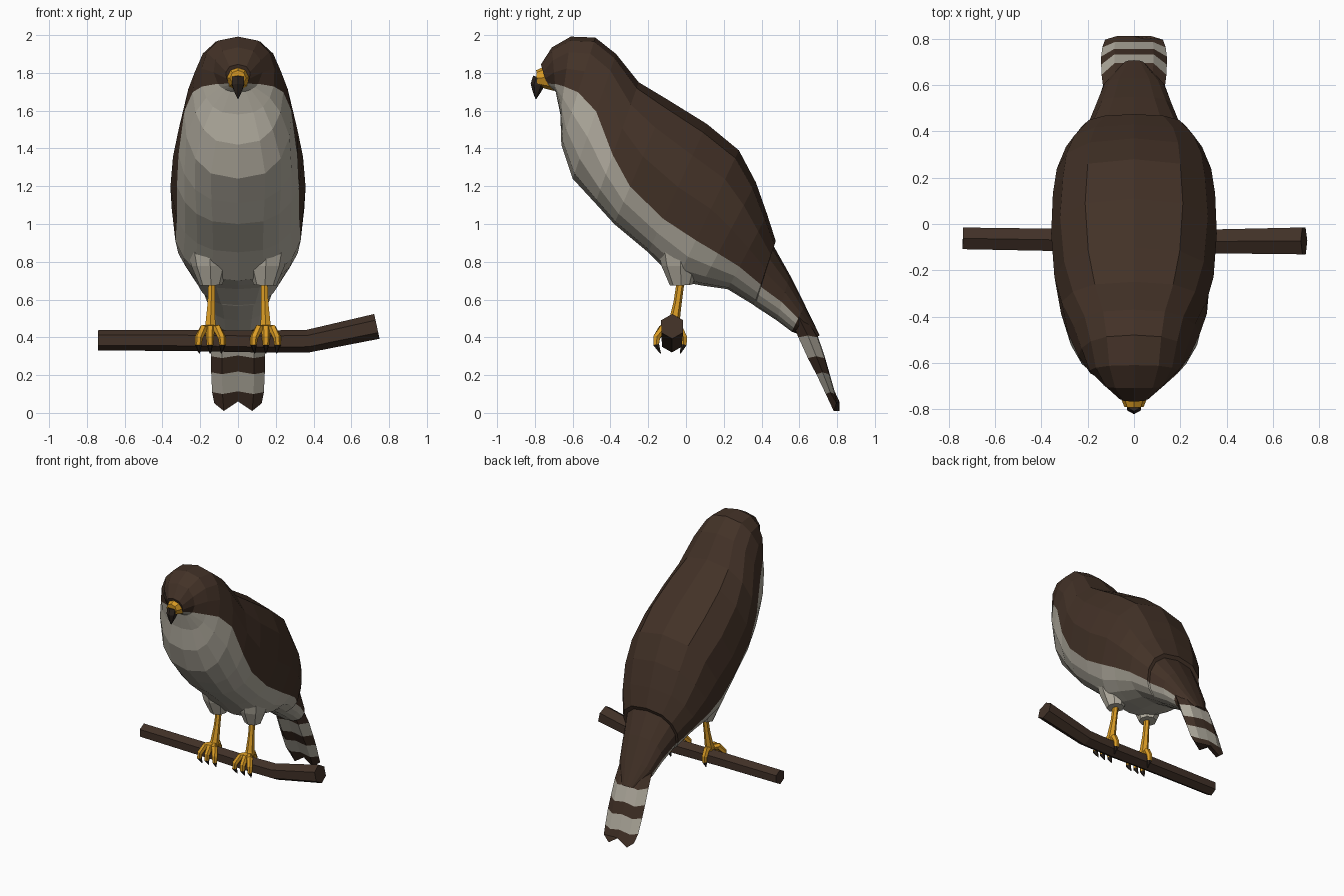
import bpy, bmesh, math
from mathutils import Vector

if "Cube" in bpy.data.objects:
    bpy.data.objects.remove(bpy.data.objects["Cube"])


def material(name, rgb):
    m = bpy.data.materials.new(name)
    m.diffuse_color = (*rgb, 1)
    m.use_nodes = True
    m.node_tree.nodes["Principled BSDF"].inputs["Base Color"].default_value = m.diffuse_color
    return m


BROWN = material("dark brown feathers", (0.055, 0.031, 0.020))
PALE = material("pale grey feathers", (0.46, 0.43, 0.36))
ORANGE = material("yellow orange skin", (0.70, 0.33, 0.018))
HORN = material("dark horn", (0.025, 0.017, 0.013))
BARK = material("brown bark", (0.052, 0.030, 0.020))


def loft(name, rings, mats, rule=None, mirror=False):
    """Skin closed rings of points, cap both ends; rule(row, column) picks the material."""
    bm = bmesh.new()
    rows = [[bm.verts.new(p) for p in r] for r in rings]
    n = len(rows[0])
    for i in range(len(rows) - 1):
        for j in range(n):
            k = (j + 1) % n
            f = bm.faces.new((rows[i][j], rows[i][k], rows[i + 1][k], rows[i + 1][j]))
            f.material_index = rule(i, j) if rule else 0
    bm.faces.new(rows[0][::-1])
    end = bm.faces.new(rows[-1])
    end.material_index = rule(len(rows) - 2, 0) if rule else 0
    bmesh.ops.recalc_face_normals(bm, faces=bm.faces)
    me = bpy.data.meshes.new(name)
    bm.to_mesh(me)
    bm.free()
    for m in mats:
        me.materials.append(m)
    ob = bpy.data.objects.new(name, me)
    bpy.context.collection.objects.link(ob)
    if mirror:
        mod = ob.modifiers.new("mirror", 'MIRROR')
        mod.use_mirror_merge = False
    return ob


def tube(name, pts, sides, mats, ref=(0, 0, 1), rule=None, mirror=False):
    """Tube through (x, y, z, radius) points."""
    rings = []
    for i, p in enumerate(pts):
        a, b = pts[max(i - 1, 0)], pts[min(i + 1, len(pts) - 1)]
        t = (Vector(b[:3]) - Vector(a[:3])).normalized()
        u = t.cross(Vector(ref)).normalized()
        v = u.cross(t)
        rings.append([Vector(p[:3]) + p[3] * (v * math.cos(q) + u * math.sin(q))
                      for q in (2 * math.pi * k / sides for k in range(sides))])
    return loft(name, rings, mats, rule, mirror)


# Body, head and rump: back (y, z), belly (y, z), half width, where the brown ends
SECTIONS = [
    (-.768, 1.845, -.735, 1.735, .065, .93),
    (-.71, 1.935, -.69, 1.70, .13, .82),
    (-.61, 1.992, -.665, 1.58, .195, .64),
    (-.48, 1.987, -.66, 1.42, .24, .51),
    (-.37, 1.90, -.60, 1.24, .285, .46),
    (-.25, 1.75, -.48, 1.11, .32, .60),
    (-.10, 1.66, -.38, 1.00, .345, .70),
    (.11, 1.53, -.20, .85, .358, .74),
    (.28, 1.39, -.05, .70, .352, .69),
    (.37, 1.22, .08, .675, .335, .69),
    (.43, 1.05, .22, .655, .295, .70),
    (.475, .91, .36, .57, .225, .68),
    (.463, .885, .365, .565, .205, .68),
    (.55, .73, .48, .49, .165, .60),
    (.63, .57, .56, .43, .135, .50),
    (.708, .41, .665, .39, .05, .50),
]
N = 4  # steps for brown and for pale on each side
rings = []
for by, bz, fy, fz, w, f in SECTIONS:
    ab = math.acos(1 - 2 * f)
    angles = [ab * k / N for k in range(N)] + [ab + (math.pi - ab) * k / N for k in range(N + 1)]
    half = []
    for a in angles:
        s = (1 - math.cos(a)) / 2
        half.append((w * max(math.sin(a), 0) ** .75, by + (fy - by) * s, bz + (fz - bz) * s))
    half[0], half[-1] = (0, by, bz), (0, fy, fz)
    rings.append(half + [(-x, y, z) for x, y, z in half[-2:0:-1]])
loft("body", rings, [BROWN, PALE],
     lambda i, j: 1 if N <= j < 3 * N and i < len(SECTIONS) - 2 else 0)

# Banded tail: upper y, lower y, z of each band edge, half width
TAIL = [(.60, .53, .56, .13), (.695, .595, .40, .14), (.733, .645, .29, .142),
        (.757, .69, .205, .142), (.787, .74, .10, .137), (.812, .782, .01, .125)]
tail_rings = []
for i, (top, low, z, w) in enumerate(TAIL):
    mid, tip = (top + low) / 2, i == len(TAIL) - 1
    wave = .05 if tip else .014
    edge = .04 if tip else .01
    tail_rings.append([(-w, mid, z + edge), (-.6 * w, top, z), (0, top, z + wave), (.6 * w, top, z),
                       (w, mid, z + edge), (.6 * w, low, z), (0, low, z + wave), (-.6 * w, low, z)])
loft("tail", tail_rings, [BROWN, PALE], lambda i, j: i % 2)

# Cere and hooked beak
tube("cere", [(0, -.70, 1.775, .07), (0, -.75, 1.775, .058), (0, -.79, 1.772, .042)], 8, [ORANGE])
tube("beak", [(0, -.775, 1.775, .036), (0, -.787, 1.735, .036), (0, -.79, 1.70, .022),
              (0, -.795, 1.663, .003)], 6, [HORN], ref=(0, 1, 0))

# Thigh feathers and legs
tube("thigh", [(.15, -.03, .92, .13), (.147, -.03, .78, .10), (.143, -.025, .677, .06)],
     8, [PALE], ref=(0, 1, 0), mirror=True)
tube("leg", [(.138, -.025, .72, .02), (.142, -.045, .58, .022), (.146, -.065, .47, .03),
             (.147, -.08, .43, .035)], 6, [ORANGE], ref=(0, 1, 0), mirror=True)


# Toes curled over the branch, each ending in a dark talon
def toe(name, x, ys):
    heights = (.445, .445, .40, .362, .315)
    radii = (.024, .024, .021, .018, .003)
    xs = [.147 + (x - .147) * s for s in (0, .6, 1, 1.05, .95)]
    tube(name, list(zip(xs, ys, heights, radii)), 6, [ORANGE, HORN], ref=(1, 0, 0),
         rule=lambda i, j: int(i == 3), mirror=True)


for label, x in (("inner", .085), ("middle", .148), ("outer", .207)):
    toe(label + "_toe", x, (-.08, -.125, -.155, -.158, -.135))
toe("back_toe", .147, (-.07, -.035, -.012, -.012, -.03))

# Branch
tube("branch", [(-.74, -.062, .385, .054), (-.25, -.07, .383, .056), (.12, -.075, .378, .058),
                (.37, -.075, .380, .06), (.735, -.073, .458, .067)], 6, [BARK])
